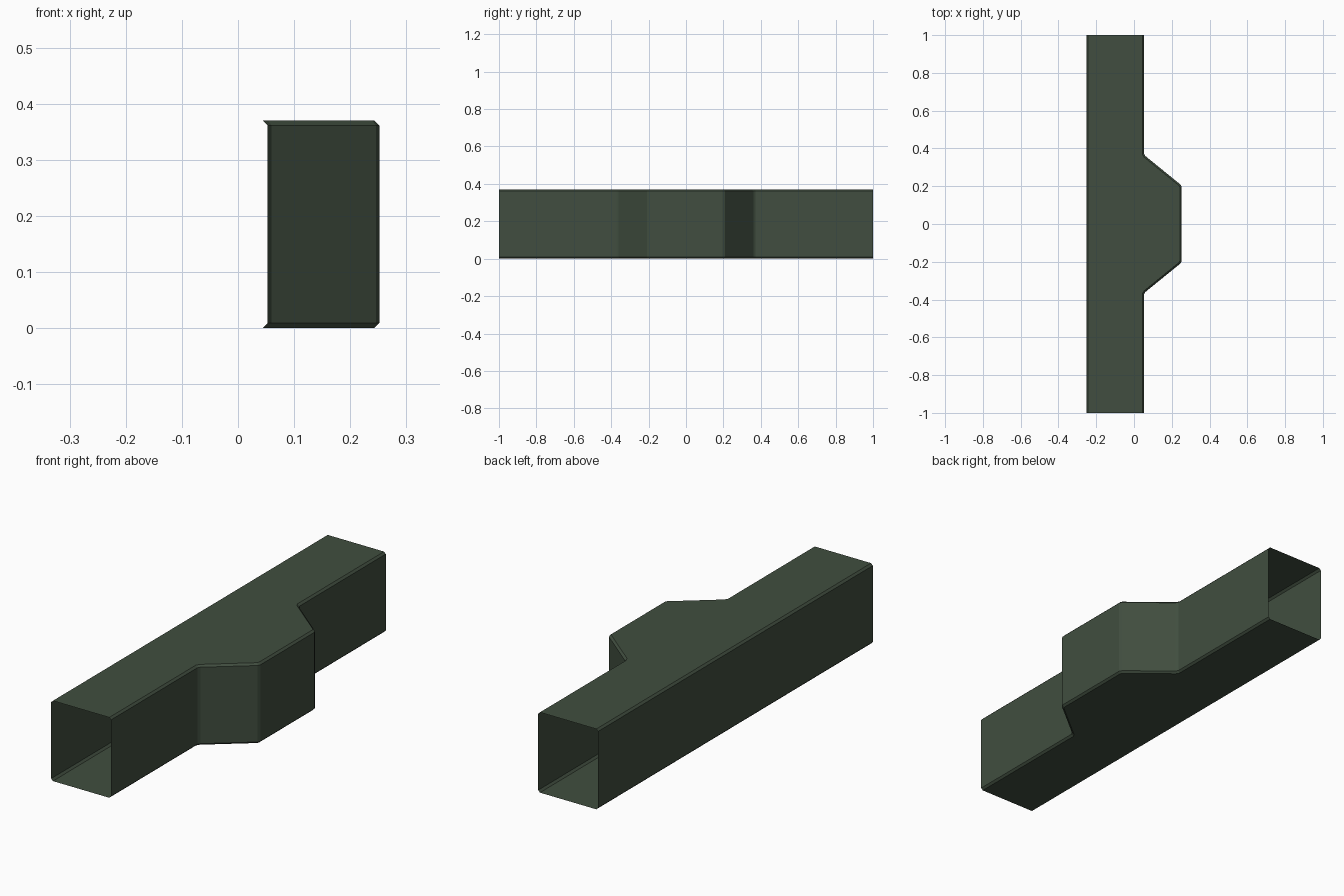
import bpy, bmesh
from mathutils import Vector

if "Cube" in bpy.data.objects:
    bpy.data.objects.remove(bpy.data.objects["Cube"])

H, C, LEFT = 0.37, 0.009, -0.252   # height, edge chamfer, left wall

# Right-hand wall outline in plan (half), mirrored along y; bends are bevelled
half = [(0.053, -1.0), (0.053, -0.372), (0.060, -0.360),
        (0.246, -0.209), (0.252, -0.196)]
outer = [Vector(p) for p in half] + [Vector((x, -y)) for x, y in reversed(half)]


def inset(path, d):
    """Offset the outline inwards by d, keeping the ends on their planes."""
    normals = []
    for a, b in zip(path, path[1:]):
        t = (b - a).normalized()
        normals.append(Vector((-t.y, t.x)))
    out = []
    for i, p in enumerate(path):
        n1, n2 = normals[max(i - 1, 0)], normals[min(i, len(normals) - 1)]
        n = (n1 + n2).normalized()
        out.append(p + n * d / n.dot(n1))
    return out


inner = inset(outer, C)
bm = bmesh.new()

# Chamfered box section at each station along the duct
rings = []
for o, i in zip(outer, inner):
    section = [(i.x, i.y, 0), (o.x, o.y, C), (o.x, o.y, H - C), (i.x, i.y, H),
               (LEFT + C, i.y, H), (LEFT, o.y, H - C), (LEFT, o.y, C), (LEFT + C, i.y, 0)]
    rings.append([bm.verts.new(v) for v in section])

# Skin between stations, leaving both ends open
for a, b in zip(rings, rings[1:]):
    for k in range(8):
        m = (k + 1) % 8
        bm.faces.new((a[k], b[k], b[m], a[m]))

bm.normal_update()
mesh = bpy.data.meshes.new("duct")
bm.to_mesh(mesh)
bm.free()

green = bpy.data.materials.new("dark green")
green.diffuse_color = (0.052, 0.076, 0.050, 1)
green.use_nodes = True
green.node_tree.nodes["Principled BSDF"].inputs["Base Color"].default_value = green.diffuse_color
mesh.materials.append(green)
duct = bpy.data.objects.new("duct", mesh)
bpy.context.collection.objects.link(duct)
